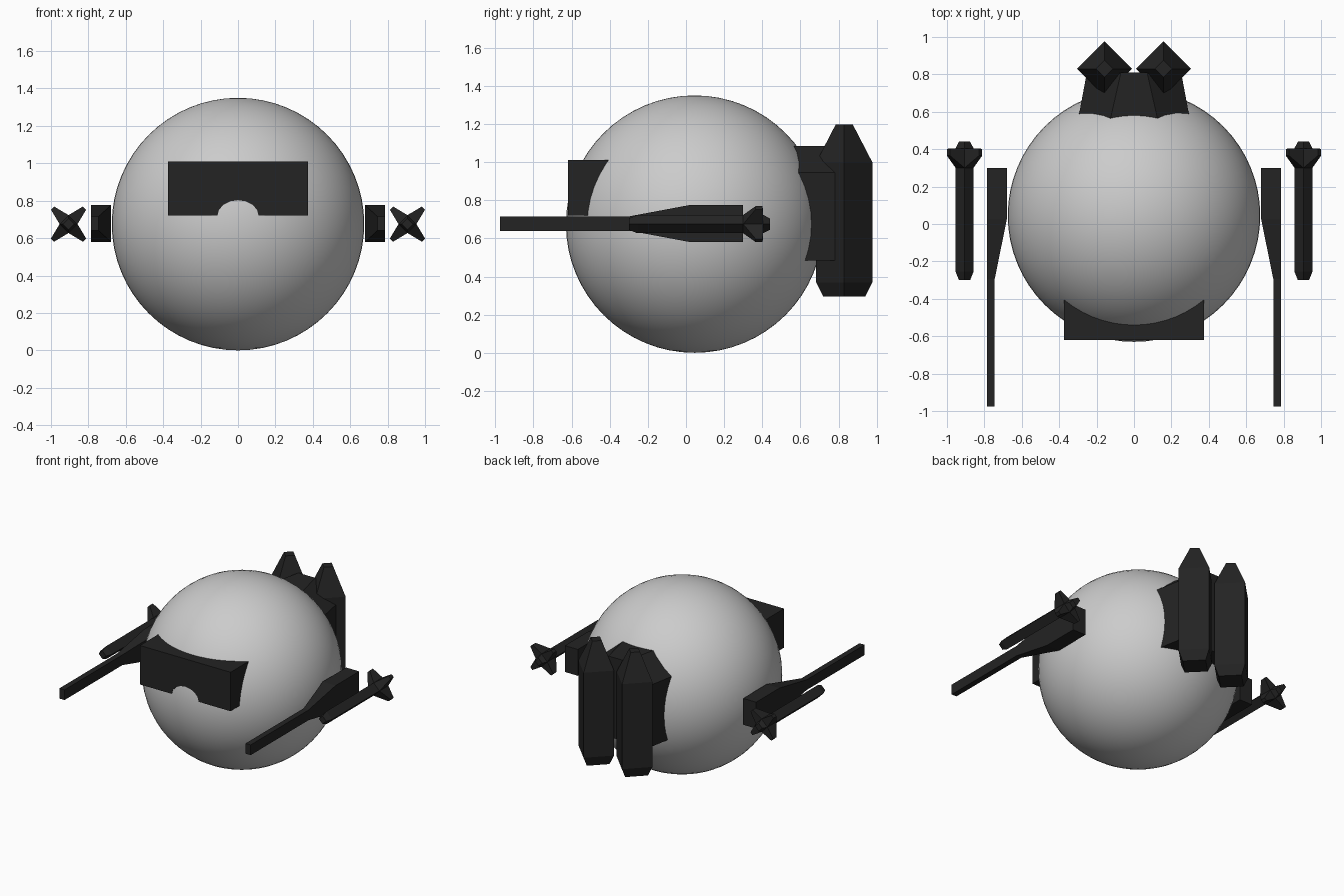
import bpy, bmesh
from math import sin, cos, pi
from mathutils import Vector

if "Cube" in bpy.data.objects:
    bpy.data.objects.remove(bpy.data.objects["Cube"])

dark = bpy.data.materials.new("dark_metal")
dark.diffuse_color = (0.017, 0.017, 0.017, 1)
dark.use_nodes = True
dark.node_tree.nodes["Principled BSDF"].inputs["Base Color"].default_value = dark.diffuse_color


def add_rings(bm, rings):
    """Closed solid through rings with equal point counts."""
    vs = [[bm.verts.new(p) for p in r] for r in rings]
    n = len(vs[0])
    for a, b in zip(vs, vs[1:]):
        for i in range(n):
            j = (i + 1) % n
            bm.faces.new((a[i], a[j], b[j], b[i]))
    bm.faces.new(vs[0][::-1])
    bm.faces.new(vs[-1])


def solid(name, parts, mirror=False):
    bm = bmesh.new()
    for rings in parts:
        add_rings(bm, rings)
    bmesh.ops.recalc_face_normals(bm, faces=bm.faces)
    me = bpy.data.meshes.new(name)
    bm.to_mesh(me)
    bm.free()
    me.materials.append(dark)
    ob = bpy.data.objects.new(name, me)
    bpy.context.collection.objects.link(ob)
    if mirror:
        ob.modifiers.new("Mirror", 'MIRROR').use_bisect_axis[0] = False
    return ob


# round body
bpy.ops.mesh.primitive_uv_sphere_add(segments=64, ring_count=32, radius=0.675,
                                     location=(0, 0.045, 0.675))
body = bpy.context.object
body.name = "body"
bpy.ops.object.shade_smooth()

# visor block with a round notch, its back buried in the body
arc = [(0.11 * cos(t * pi / 8), 0.72 + 0.083 * sin(t * pi / 8)) for t in range(9)]
outline = [(-0.373, 0.72), (-0.373, 1.01), (0.373, 1.01), (0.373, 0.72)] + arc
solid("visor", [[[(x, y, z) for x, z in outline] for y in (-0.62, -0.40)]])


# side guns: thick housing tapering to a thin barrel
def rect(x0, x1, y, h, zc=0.678):
    return [(x0, y, zc - h), (x1, y, zc - h), (x1, y, zc + h), (x0, y, zc + h)]


solid("side_gun", [[rect(0.68, 0.787, 0.30, 0.098), rect(0.68, 0.787, 0.025, 0.098),
                    rect(0.745, 0.787, -0.295, 0.038), rect(0.745, 0.787, -0.975, 0.038)]],
      mirror=True)

# missiles: diamond shaft with four blunt diagonal fins
MX, MZ = 0.906, 0.675


def diamond_y(y, r):
    return [(MX + r, y, MZ), (MX, y, MZ + r), (MX - r, y, MZ), (MX, y, MZ - r)]


parts = [[diamond_y(-0.30, 0.03), diamond_y(-0.255, 0.048),
          diamond_y(0.405, 0.048), diamond_y(0.44, 0.03)]]
for sx in (-1, 1):
    for sz in (-1, 1):
        def edge(a, b, y0, y1):
            return [(MX + sx * a, y0, MZ + sz * b), (MX + sx * b, y0, MZ + sz * a),
                    (MX + sx * b, y1, MZ + sz * a), (MX + sx * a, y1, MZ + sz * b)]
        parts.append([edge(0.048, 0, 0.30, 0.405), edge(0.094, 0.077, 0.365, 0.402)])
solid("missile", parts, mirror=True)

# rear thrusters: upright diamond prisms with tapered ends
TX, TY = 0.158, 0.83
rings = [[(TX + r, TY, z), (TX, TY + r, z), (TX - r, TY, z), (TX, TY - r, z)]
         for z, r in ((0.295, 0.11), (0.368, 0.147), (1.0, 0.147), (1.197, 0.045))]
solid("rear_thruster", [rings], mirror=True)


# mount between body and thrusters, sloped shoulders, narrowing to the back
def mount(y, outer, inner):
    half = [(outer, 0.485), (outer, 0.945), (inner, 1.085)]
    pts = half + [(-x, z) for x, z in reversed(half)]
    return [(x, y, z) for x, z in pts]


solid("thruster_mount", [[mount(0.50, 0.31, 0.14), mount(0.81, 0.252, 0.07)]])
